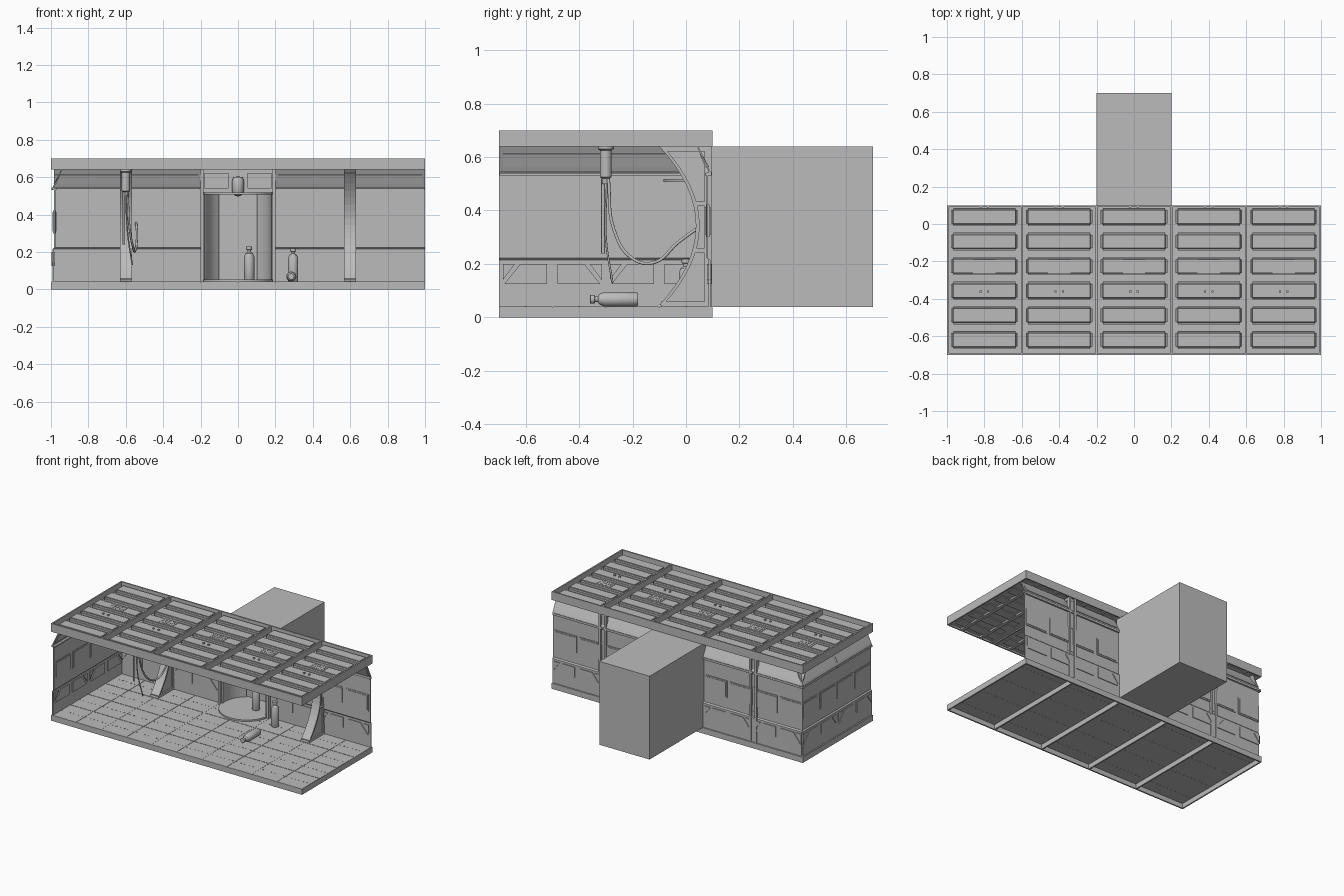
import bpy, bmesh, math
from mathutils import Vector, Matrix

cube = bpy.data.objects.get("Cube")
if cube:
    bpy.data.objects.remove(cube)

grey = bpy.data.materials.new("plain_grey")
grey.use_nodes = True
COLOUR = (0.5, 0.5, 0.5, 1)
grey.diffuse_color = COLOUR
grey.node_tree.nodes["Principled BSDF"].inputs["Base Color"].default_value = COLOUR


def finish(name, bm, smooth=False):
    bmesh.ops.recalc_face_normals(bm, faces=bm.faces)
    mesh = bpy.data.meshes.new(name)
    bm.to_mesh(mesh)
    bm.free()
    mesh.materials.append(grey)
    ob = bpy.data.objects.new(name, mesh)
    bpy.context.collection.objects.link(ob)
    if smooth:
        bpy.ops.object.select_all(action='DESELECT')
        ob.select_set(True)
        bpy.context.view_layer.objects.active = ob
        bpy.ops.object.shade_smooth_by_angle()
    return ob


def box(bm, x0, x1, y0, y1, z0, z1):
    centre = Vector((x0 + x1, y0 + y1, z0 + z1)) / 2
    size = (x1 - x0, y1 - y0, z1 - z0, 1)
    bmesh.ops.create_cube(bm, size=1, matrix=Matrix.Translation(centre) @ Matrix.Diagonal(size))


def prism(bm, outline, a0, a1, place):
    """Extrude a 2D outline from a0 to a1; place maps (p, q, a) to a point."""
    ends = [[bm.verts.new(place(p, q, a)) for p, q in outline] for a in (a0, a1)]
    bm.faces.new(ends[0])
    bm.faces.new(ends[1])
    n = len(outline)
    for i in range(n):
        j = (i + 1) % n
        bm.faces.new((ends[0][i], ends[0][j], ends[1][j], ends[1][i]))


def lathe(bm, profile, matrix, steps=24):
    verts = [bm.verts.new((r, 0, z)) for r, z in profile]
    edges = [bm.edges.new(pair) for pair in zip(verts, verts[1:])]
    out = bmesh.ops.spin(bm, geom=verts + edges, cent=(0, 0, 0), axis=(0, 0, 1),
                         angle=math.tau, steps=steps)
    new = list({v for v in bm.verts if v.is_valid})
    bmesh.ops.remove_doubles(bm, verts=new, dist=0.0005)
    bm.transform(matrix)


BAYS = [-0.8, -0.4, 0, 0.4, 0.8]
BEAMS = [-0.6, -0.2, 0.2, 0.6]


def frame(name, z0, z1):
    """Outer rim with cross beams."""
    bm = bmesh.new()
    for y in (-0.7, 0.09):
        box(bm, -1, 1, y, y + 0.01, z0, z1)
    for x in (-0.995, *BEAMS, 0.995):
        box(bm, x - 0.005, x + 0.005, -0.7, 0.1, z0, z1)
    finish(name, bm)


frame("floor_frame", 0, 0.04)
frame("ceiling_frame", 0.64, 0.7)

# Floor plate, tiles and rows of small studs
bm = bmesh.new()
box(bm, -1, 1, -0.7, 0.1, 0.034, 0.039)
for x in BAYS:
    for sx in (-0.1, 0.1):
        for k in range(4):
            y = -0.6 + 0.2 * k
            box(bm, x + sx - 0.098, x + sx + 0.098, y - 0.098, y + 0.098, 0.037, 0.041)
finish("floor_tiles", bm)
bm = bmesh.new()
for x in BAYS:
    for k in range(12):
        for y in (-0.6, -0.4, -0.2, 0):
            u = x - 0.18 + k * 0.032
            box(bm, u - 0.005, u + 0.005, y - 0.002, y + 0.002, 0.032, 0.0425)
finish("floor_studs", bm)

# Ceiling slats, backing, underside rails and vents
slats, backing, vents = bmesh.new(), bmesh.new(), bmesh.new()
for x in BAYS:
    box(backing, x - 0.168, x + 0.168, -0.69, 0.09, 0.652, 0.66)
    for s in (-1, 1):
        box(backing, x + s * 0.18 - 0.02, x + s * 0.18 + 0.02, -0.7, 0.1, 0.648, 0.656)
        box(backing, x + s * 0.08 - 0.012, x + s * 0.08 + 0.012, -0.69, 0.09, 0.64, 0.655)
        for y in (-0.36, 0.095):
            lathe_y = y - 0.0
            box(vents, x + s * 0.02 - 0.006, x + s * 0.02 + 0.006, lathe_y - 0.006,
                lathe_y + 0.004, 0.66, 0.694)
    for k in range(6):
        y = 0.038 - 0.1315 * k
        box(slats, x - 0.178, x + 0.178, y - 0.048, y + 0.048, 0.645, 0.685)
    box(vents, x - 0.06, x + 0.06, -0.265, -0.19, 0.68, 0.688)
    for i in range(5):
        for j in range(3):
            u, v = x - 0.044 + 0.022 * i, -0.25 + 0.022 * j
            box(vents, u - 0.005, u + 0.005, v - 0.005, v + 0.005, 0.685, 0.69)
bmesh.ops.bevel(slats, geom=list(slats.edges), offset=0.012, segments=3, affect='EDGES')
finish("ceiling_slats", slats, True)
finish("ceiling_backing", backing)
finish("ceiling_vents", vents)

# Walls: shaped sheet with window panels, clipped lower panels and a sloped top
INNER = [(0, 0.04), (0, 0.215), (0.008, 0.223), (0.008, 0.53), (0, 0.545), (0.045, 0.64)]
SHEET = INNER + [(w - 0.006, z) for w, z in reversed(INNER)]


def wall(name, at, u0, u1, bays):
    """at maps (along, inward, height) to a point."""
    bm = bmesh.new()
    across = lambda w, z, u: at(u, w, z)
    flat = lambda u, z, w: at(u, w, z)
    prism(bm, SHEET, u0, u1, across)
    for c in bays:
        slope = [(0.012, 0.56), (0.034, 0.612), (0.028, 0.616), (-0.002, 0.563)]
        prism(bm, slope, c - 0.185, c + 0.185, across)
        prism(bm, [(0.014, 0.53), (0.014, 0.54), (-0.01, 0.545), (-0.01, 0.53)],
              c - 0.198, c + 0.198, across)
        for s in (-1, 1):
            m = c + s * 0.1
            for half, z0, z1, w0, w1 in ((0.088, 0.3, 0.422, -0.003, 0.011),
                                         (0.079, 0.309, 0.413, -0.006, 0.014)):
                prism(bm, [(m - half, z0), (m + half, z0), (m + half, z1), (m - half, z1)],
                      w0, w1, flat)
            clipped = [(m - s * 0.08, 0.125), (m + s * 0.08, 0.125), (m + s * 0.02, 0.2),
                       (m - s * 0.08, 0.2)]
            prism(bm, clipped, -0.011, 0.006, flat)
            corner = [(m + s * 0.085, 0.14), (m + s * 0.085, 0.2), (m + s * 0.04, 0.2)]
            prism(bm, corner, -0.011, 0.006, flat)
    finish(name, bm)


back_at = lambda u, w, z: (u, 0.085 - w, z)
wall("back_wall_right", back_at, -0.985, -0.2, BAYS[:2])
wall("back_wall_left", back_at, 0.2, 1, BAYS[3:])
wall("side_wall", lambda u, w, z: (-0.985 + w, u, z), -0.7, 0.085, (-0.5, -0.1))

# Curved wall ribs with a flange, a web and dividers, plus outside channels
def arc(offset):
    return [(0.037 + offset - 0.137 * (k / 8) ** 2, 0.343 + 0.297 * k / 8) for k in range(-8, 9)]


for x, name in ((-0.6, "right_rib"), (0.6, "left_rib")):
    bm = bmesh.new()
    yz = lambda y, z, a: (x + a, y, z)
    prism(bm, arc(0) + arc(0.014)[::-1], -0.032, 0.032, yz)
    prism(bm, [(0.084, 0.04)] + arc(0.01) + [(0.084, 0.64)], -0.02, 0.02, yz)
    for z in (0.05, 0.25, 0.425, 0.63):
        y = 0.04 - 0.137 * ((z - 0.343) / 0.297) ** 2
        box(bm, x - 0.03, x + 0.03, y, 0.086, z - 0.009, z + 0.009)
    for s in (-1, 1):
        box(bm, x + s * 0.022 - 0.007, x + s * 0.022 + 0.007, 0.07, 0.097, 0.04, 0.64)
    finish(name, bm)

# Rear passage with small lips
bm = bmesh.new()
box(bm, -0.2, 0.2, 0.695, 0.7, 0.04, 0.64)
for s in (-1, 1):
    box(bm, s * 0.1975 - 0.0025, s * 0.1975 + 0.0025, 0.09, 0.7, 0.04, 0.64)
for z in (0.04, 0.635):
    box(bm, -0.2, 0.2, 0.09, 0.7, z, z + 0.005)
finish("rear_passage", bm)

# Doorway: header panels, round threshold, canopy and curved side doors
bm = bmesh.new()
box(bm, -0.2, 0.2, 0.075, 0.088, 0.515, 0.64)
for s in (-1, 1):
    box(bm, s * 0.115 - 0.065, s * 0.115 + 0.065, 0.066, 0.08, 0.54, 0.622)
    box(bm, s * 0.192 - 0.008, s * 0.192 + 0.008, 0.06, 0.1, 0.04, 0.64)
box(bm, -0.12, 0.12, 0.25, 0.26, 0.04, 0.51)
finish("door_frame", bm)
bm = bmesh.new()
for z in (0.046, 0.512):
    bmesh.ops.create_cone(bm, cap_ends=True, segments=48, radius1=0.185, radius2=0.185,
                          depth=0.012, matrix=Matrix.Translation((0, 0.1, z)))
finish("door_discs", bm, True)
bm = bmesh.new()
for s in (-1, 1):
    ring = [(r * math.cos(t), r * math.sin(t)) for r, span in ((0.183, range(9)), (0.173, range(8, -1, -1)))
            for t in [math.radians(-10 + 8 * k) for k in span]]
    prism(bm, ring, 0.05, 0.51, lambda p, q, a: (s * p, 0.1 + q, a))
finish("curved_doors", bm, True)

# Lamp over the door
bm = bmesh.new()
lathe(bm, [(0, 0.495), (0.022, 0.505), (0.032, 0.525), (0.032, 0.58), (0.024, 0.6), (0, 0.603)],
      Matrix.Translation((0, 0.055, 0)))
finish("door_lamp", bm, True)

# Gas tanks: two standing, one lying on the floor
TANK = [(0, 0), (0.024, 0), (0.027, 0.006), (0.027, 0.125), (0.02, 0.143), (0.01, 0.15),
        (0.01, 0.16), (0.016, 0.162), (0.016, 0.178), (0, 0.18)]
lying = Matrix.Translation((0.285, -0.18, 0.068)) @ Matrix.Rotation(math.pi / 2, 4, 'X')
for name, place in (("left_tank", Matrix.Translation((0.295, 0, 0.041))),
                    ("door_tank", Matrix.Translation((0.06, 0.12, 0.05))),
                    ("lying_tank", lying)):
    bm = bmesh.new()
    lathe(bm, TANK, place)
    finish(name, bm, True)

# Hanging arm with cables
bm = bmesh.new()
lathe(bm, [(0, 0.5), (0.012, 0.5), (0.014, 0.52), (0.022, 0.525), (0.022, 0.625), (0.03, 0.63),
           (0.03, 0.645), (0, 0.645)], Matrix.Translation((-0.6, -0.3, 0)))
finish("hanging_arm", bm, True)


def cable(name, points, radius):
    curve = bpy.data.curves.new(name, 'CURVE')
    curve.dimensions = '3D'
    curve.bevel_depth = radius
    curve.bevel_resolution = 2
    curve.resolution_u = 6
    spline = curve.splines.new('BEZIER')
    spline.bezier_points.add(len(points) - 1)
    for bp, p in zip(spline.bezier_points, points):
        bp.co = p
        bp.handle_left_type = bp.handle_right_type = 'AUTO'
    curve.materials.append(grey)
    bpy.context.collection.objects.link(bpy.data.objects.new(name, curve))


cable("straight_cable", [(-0.61, -0.31, 0.52), (-0.61, -0.31, 0.24)], 0.007)
cable("loose_cable", [(-0.6, -0.295, 0.52), (-0.59, -0.3, 0.3), (-0.565, -0.275, 0.13)], 0.004)
cable("looped_cable", [(-0.59, -0.29, 0.52), (-0.58, -0.27, 0.33), (-0.56, -0.2, 0.22),
                       (-0.55, -0.12, 0.205), (-0.54, -0.03, 0.28), (-0.545, 0.08, 0.36)], 0.006)
